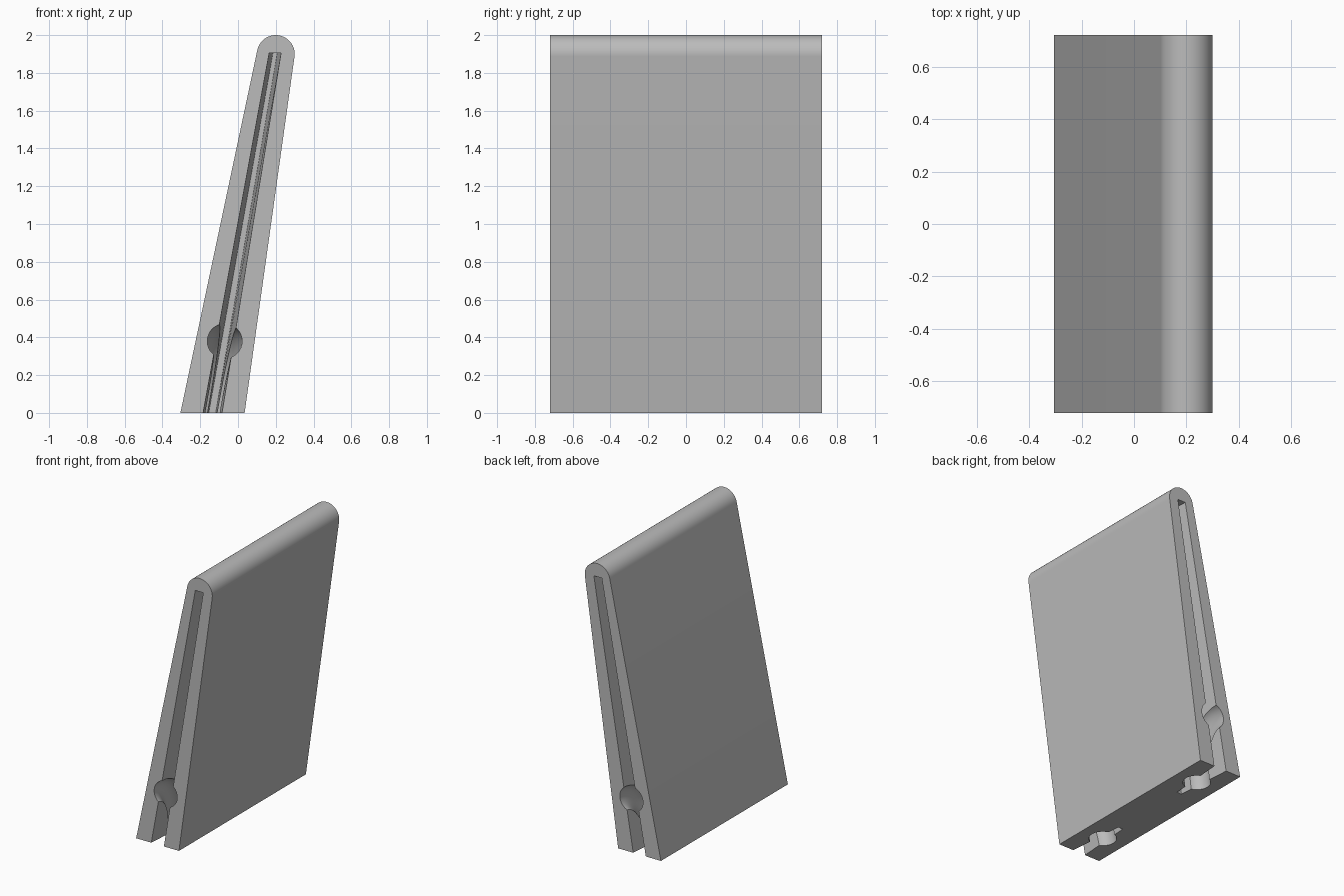
import bpy, bmesh, math
from mathutils import Vector

if "Cube" in bpy.data.objects:
    bpy.data.objects.remove(bpy.data.objects["Cube"], do_unlink=True)

HALF = 0.72  # half the length along y

grey = bpy.data.materials.new("plain grey")
grey.use_nodes = True
grey.diffuse_color = (0.5, 0.5, 0.5, 1)
grey.node_tree.nodes["Principled BSDF"].inputs["Base Color"].default_value = (0.5, 0.5, 0.5, 1)


def loft(name, rings):
    """Join closed rings of points into a capped solid."""
    bm = bmesh.new()
    loops = [[bm.verts.new(p) for p in ring] for ring in rings]
    for a, b in zip(loops, loops[1:]):
        for i in range(len(a)):
            j = (i + 1) % len(a)
            bm.faces.new((a[i], a[j], b[j], b[i]))
    bm.faces.new(loops[0])
    bm.faces.new(loops[-1])
    bmesh.ops.recalc_face_normals(bm, faces=bm.faces)
    mesh = bpy.data.meshes.new(name)
    bm.to_mesh(mesh)
    bm.free()
    mesh.materials.append(grey)
    obj = bpy.data.objects.new(name, mesh)
    bpy.context.collection.objects.link(obj)
    return obj


# Leaning wedge body with a rounded top
profile = [(-0.305, 0), (0.035, 0)]
for i in range(33):
    a = math.radians(-8 + 176 * i / 32)
    profile.append((0.2 + 0.1 * math.cos(a), 1.9 + 0.1 * math.sin(a)))
body = loft("wedge_body", [[(x, y, z) for x, z in profile] for y in (-HALF, HALF)])


def groove(side):
    """Tapered groove running up one end, open at the bottom."""
    mouth = [(-0.185, 0.165), (-0.085, 0.228)]
    floor = [(-0.155, 0.185), (-0.118, 0.208)]
    rings = []
    for t in (-0.1, 1):
        ring = []
        for k, z in ((0, -0.05), (1, -0.05), (1, 1.905), (0, 1.905)):
            ends = [m + (f - m) * t for m, f in zip(mouth[k], floor[k])]
            x = ends[0] + (ends[1] - ends[0]) * z / 1.905
            ring.append((x, side * (HALF - 0.42 * t), z))
        rings.append(ring)
    return loft("groove_cutter", rings)


def channel(side):
    """Round curved channel from the end face down to the underside."""
    path = []
    for i in range(17):
        t = math.pi / 2 * i / 16
        z = 0.38 * math.cos(t)
        path.append(Vector((-0.135 + 0.17 * z, side * (HALF - 0.24 * math.sin(t)), z)))
    path.insert(0, path[0] + Vector((0, side * 0.06, 0)))
    path.append(path[-1] - Vector((0, 0, 0.06)))
    rings = []
    for i, p in enumerate(path):
        d = path[min(i + 1, len(path) - 1)] - path[max(i - 1, 0)]
        d.x = 0
        n = d.normalized().cross(Vector((1, 0, 0)))
        ring = []
        for k in range(32):
            a = math.tau * k / 32
            ring.append(p + 0.092 * (math.cos(a) * Vector((1, 0, 0)) + math.sin(a) * n))
        rings.append(ring)
    return loft("channel_cutter", rings)


# Cut the grooves and channels at both ends
bpy.context.view_layer.objects.active = body
for side in (-1, 1):
    for make in (groove, channel):
        cutter = make(side)
        cutter.hide_render = True
        mod = body.modifiers.new("cut", 'BOOLEAN')
        mod.operation = 'DIFFERENCE'
        mod.solver = 'EXACT'
        mod.object = cutter
        bpy.ops.object.modifier_apply(modifier=mod.name)
        bpy.data.objects.remove(cutter, do_unlink=True)

# Smooth the round surfaces and keep the edges sharp
bpy.ops.object.select_all(action='DESELECT')
body.select_set(True)
bpy.ops.object.shade_smooth_by_angle(angle=math.radians(30))
